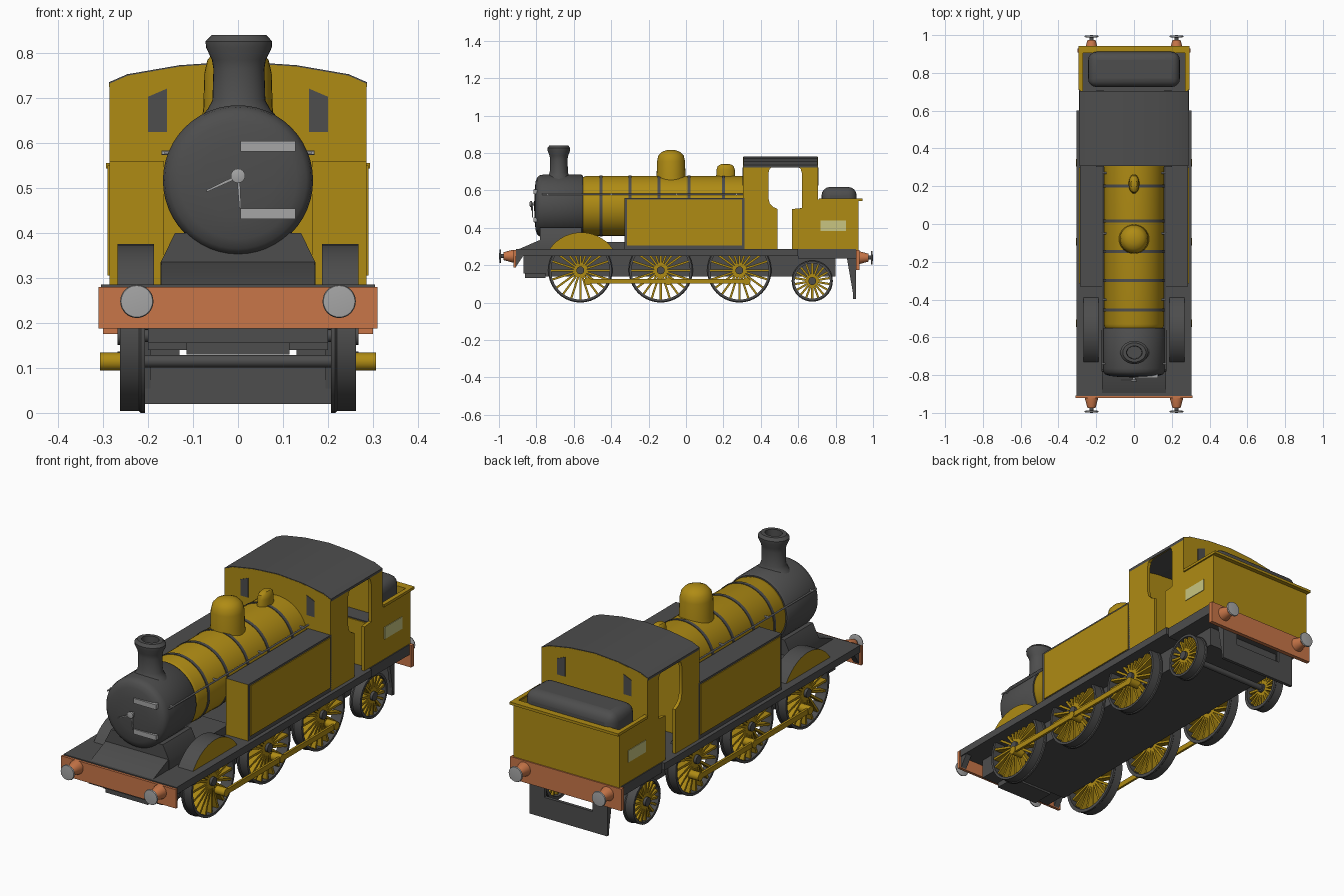
import bpy, bmesh
from math import sin, cos, pi, radians
from mathutils import Matrix, Vector

if "Cube" in bpy.data.objects:
    bpy.data.objects.remove(bpy.data.objects["Cube"])


def material(name, r, g, b):
    m = bpy.data.materials.new(name)
    m.use_nodes = True
    m.diffuse_color = (r, g, b, 1)
    m.node_tree.nodes["Principled BSDF"].inputs["Base Color"].default_value = (r, g, b, 1)
    return m


GOLD = material("mustard paint", 0.43, 0.26, 0.007)
GREY = material("dark grey", 0.075, 0.075, 0.075)
ORANGE = material("orange beam paint", 0.58, 0.18, 0.065)
STEEL = material("light steel", 0.38, 0.38, 0.38)
PALE = material("pale plate", 0.58, 0.56, 0.22)


def finish(name, bm, *mats):
    bmesh.ops.remove_doubles(bm, verts=bm.verts, dist=1e-5)
    bmesh.ops.recalc_face_normals(bm, faces=bm.faces)
    me = bpy.data.meshes.new(name)
    bm.to_mesh(me)
    bm.free()
    for m in mats:
        me.materials.append(m)
    me.shade_smooth()
    me.set_sharp_from_angle(angle=radians(35))
    ob = bpy.data.objects.new(name, me)
    bpy.context.collection.objects.link(ob)
    return ob


def place(axis, u, v, h):
    return {"x": (h, u, v), "y": (u, h, v), "z": (u, v, h)}[axis]


def prism(name, axis, pts, a, b, *mats, rule=None):
    """Extrude a 2D outline along an axis; rule picks a material from the normal."""
    bm = bmesh.new()
    lo, hi = [[bm.verts.new(place(axis, u, v, h)) for u, v in pts] for h in (a, b)]
    bm.faces.new(lo)
    bm.faces.new(hi)
    for i in range(len(pts)):
        j = (i + 1) % len(pts)
        bm.faces.new((lo[i], lo[j], hi[j], hi[i]))
    ob = finish(name, bm, *mats)
    if rule:
        for p in ob.data.polygons:
            p.material_index = rule(p.normal)
    return ob


def box(name, x, y, z, *mats, rule=None):
    outline = [(x[0], y[0]), (x[1], y[0]), (x[1], y[1]), (x[0], y[1])]
    return prism(name, "z", outline, z[0], z[1], *mats, rule=rule)


def lathe(name, axis, prof, mat, loc=(0, 0, 0), seg=32, su=1, sv=1, closed=False):
    """Turn a (radius, height) profile about an axis through loc."""
    bm = bmesh.new()
    rings = []
    for r, h in prof:
        turn = [2 * pi * k / seg for k in range(seg)]
        rings.append([bm.verts.new(Vector(place(axis, su * r * cos(t), sv * r * sin(t), h)) + Vector(loc))
                      for t in turn])
    pairs = list(zip(rings, rings[1:])) + ([(rings[-1], rings[0])] if closed else [])
    for p, q in pairs:
        for i in range(seg):
            j = (i + 1) % seg
            bm.faces.new((p[i], p[j], q[j], q[i]))
    if not closed:
        for ring, (r, h) in ((rings[0], prof[0]), (rings[-1], prof[-1])):
            if r > 0:
                bm.faces.new(ring)
    return finish(name, bm, mat)


def rod(name, axis, r, a, b, mat, loc, seg=16):
    return lathe(name, axis, [(r, a), (r, b)], mat, loc, seg)


def wheel(name, s, y, z, R, count):
    lathe(name + "_tyre", "x", [(R, .207), (R, .216), (R - .004, .22), (R - .004, .262),
          (R - .016, .262), (R - .016, .207)] if s > 0 else [(R, -.207), (R, -.216), (R - .004, -.22),
          (R - .004, -.262), (R - .016, -.262), (R - .016, -.207)], GREY, (0, y, z), 40, closed=True)
    rod(name + "_hub", "x", .021, s * .21, s * .268, GREY, (0, y, z))
    bm = bmesh.new()
    for k in range(count):
        spoke = (Matrix.Translation((s * .238, y, z)) @ Matrix.Rotation(2 * pi * k / count, 4, "X")
                 @ Matrix.Translation((0, 0, R / 2)) @ Matrix.Diagonal((.034, .011, R - .03, 1)))
        bmesh.ops.create_cube(bm, size=1, matrix=spoke)
    finish(name + "_spokes", bm, GOLD)


# Chassis
box("running_plate", (-.305, .305), (-.91, .6), (.25, .285), GREY)
box("rear_plate", (-.29, .29), (.6, .91), (.235, .285), GREY)
box("main_frame", (-.2, .2), (-.75, .8), (.14, .25), GREY)
box("front_drawgear", (-.115, .115), (-.86, -.75), (.13, .25), GREY)
box("front_cross_member", (-.2, .2), (-.87, -.75), (.155, .25), GREY)
prism("rear_skirt", "y", [(-.208, .02), (.208, .02), (.208, .25), (.13, .25), (.13, .12),
      (-.13, .12), (-.13, .25), (-.208, .25)], .892, .908, GREY)
for s in (1, -1):
    prism("front_gusset", "x", [(-.91, .19), (-.87, .25), (-.91, .25)], s * .27, s * .3, GREY)
    prism("rear_gusset", "x", [(.858, .25), (.908, .25), (.906, .02), (.898, .02)], s * .195, s * .21, GREY)

# Buffer beams and buffers
box("front_beam", (-.31, .31), (-.922, -.908), (.188, .28), ORANGE)
box("rear_beam", (-.3, .3), (.908, .928), (.175, .282), ORANGE)
for s in (1, -1):
    for e, z, start in ((-1, .248, .92), (1, .24, .926)):
        at = (s * .225, 0, z)
        lathe("buffer_housing", "y", [(.034, e * start), (.034, e * .928), (.021, e * .975)], ORANGE, at)
        rod("buffer_stem", "y", .011, e * .97, e * .993, GREY, at)
        lathe("buffer_head", "y", [(.03, e * .988), (.037, e * .991), (.035, e * .997), (0, e * 1)], STEEL, at)

# Wheels, axles and coupling rods
driving = (-.565, -.135, .285)
for s in (1, -1):
    for y in driving:
        wheel("driving_wheel", s, y, .172, .172, 20)
        rod("crank_pin", "x", .02, s * .25, s * .307, GOLD, (0, y + .04, .114))
    wheel("trailing_wheel", s, .675, .115, .11, 18)
    box("coupling_rod", (s * .293, s * .304), (-.53, .335), (.101, .127), GOLD)
for y, z in [(y, .172) for y in driving] + [(.675, .115)]:
    rod("axle", "x", .014, -.21, .21, GREY, (0, y, z))

# Smokebox, saddle and door fittings
Z = .517
lathe("smokebox", "y", [(0, -.812), (.08, -.81), (.13, -.804), (.152, -.796), (.163, -.784),
      (.167, -.765), (.167, -.56), (.16, -.55)], GREY, (0, 0, Z), 48)
prism("saddle", "y", [(-.172, .285), (.172, .285), (.172, .335), (.14, .4), (-.14, .4), (-.172, .335)],
      -.78, -.56, GREY)
prism("front_slope", "x", [(-.9, .283), (-.78, .335), (-.74, .335), (-.74, .283)], -.17, .17, GREY)
box("boiler_cradle", (-.165, .165), (-.57, -.3), (.28, .325), GREY)
for z in (.443, .593):
    box("door_hinge", (.006, .128), (-.816, -.795), (z - .012, z + .012), STEEL)
lathe("door_knob", "y", [(.008, -.8), (.008, -.822), (.016, -.825), (.016, -.834), (0, -.838)], STEEL, (0, 0, .527), 16)
prism("door_handle_long", "y", [(0, .53), (0, .522), (-.07, .491), (-.07, .496)], -.829, -.823, STEEL)
prism("door_handle_short", "y", [(-.003, .527), (.004, .527), (.007, .455), (.003, .455)], -.823, -.817, STEEL)
lathe("chimney", "z", [(.085, .65), (.064, .675), (.054, .695), (.052, .765), (.055, .785), (.067, .812),
      (.068, .826), (.056, .84), (.038, .84), (.036, .76), (0, .76)], GREY, (.002, -.68, 0), 32, 1.09, .9)

# Boiler with bands, domes and handrails
lathe("boiler", "y", [(.145, -.56), (.155, -.548), (.16, -.53), (.16, .315)], GOLD, (0, 0, Z), 48)
for y in (-.455, -.3, -.145, .015, .2):
    rod("boiler_band", "y", .163, y - .008, y + .008, GREY, (0, 0, Z), 48)
lathe("steam_dome", "z", [(.084, .62), (.077, .68), (.075, .755), (.068, .785), (.052, .803), (.028, .814),
      (0, .817)], GOLD, (0, -.08, 0))
lathe("safety_valve_cover", "z", [(.055, .64), (.05, .685), (.049, .71), (.043, .729), (.028, .739),
      (0, .742)], GOLD, (0, .212, 0), 24, .56, 1)
for s in (1, -1):
    rod("handrail", "y", .004, -.77, .31, STEEL, (s * .166, 0, .578), 8)
    for y in (-.74, -.4, -.05, .27):
        rod("handrail_post", "x", .005, s * .14, s * .17, STEEL, (0, y, .578), 8)

# Splashers and side tanks
arc = [(-.56 + .206 * cos(radians(a)), .169 + .206 * sin(radians(a))) for a in range(34, 147, 8)]
for s in (1, -1):
    prism("front_splasher", "x", arc, s * .187, s * .268, GREY, GOLD, rule=lambda n: int(abs(n.x) > .9))
    box("side_tank", (s * .165, s * .286), (-.33, .312), (.28, .56), GREY, GOLD,
        rule=lambda n: int(abs(n.y) > .9))
    box("tank_panel", (s * .284, s * .29), (-.315, .3), (.305, .55), GOLD)

# Cab and bunker sides, each with a rounded doorway
side = [(.31, .28), (.49, .28), (.49, .5), (.468, .51), (.448, .53), (.44, .56), (.44, .69), (.447, .715),
        (.465, .727), (.595, .727), (.613, .715), (.62, .69), (.62, .505), (.567, .5), (.567, .28),
        (.92, .28), (.92, .55), (.705, .55), (.705, .735), (.31, .735)]
for s in (1, -1):
    prism("cab_side", "x", side, s * .27, s * .286, GOLD)
    box("number_plate", (s * .284, s * .289), (.72, .855), (.382, .44), PALE)
    box("bunker_side_rim", (s * .272, s * .293), (.71, .94), (.543, .556), GOLD)
half = [(.286, .732), (.245, .75), (.13, .77), (.0, .779)]
arch = half + [(-x, z) for x, z in half[-2::-1]]
prism("cab_front", "y", arch + [(-.286, .28), (.286, .28)], .306, .322, GOLD)
prism("cab_back", "y", arch + [(-.286, .5), (.286, .5)], .69, .705, GOLD)
prism("cab_roof", "y", [(x * 1.005, z + .003) for x, z in arch] + [(x, z - .01) for x, z in arch[::-1]],
      .307, .704, GREY)
for s in (1, -1):
    pane = [(s * .158, .625), (s * .2, .625), (s * .2, .703), (s * .158, .721)]
    prism("front_window", "y", pane, .303, .308, GREY)
    prism("back_window", "y", pane, .703, .708, GREY)
box("bunker_front", (-.275, .275), (.605, .62), (.28, .5), GOLD)
box("bunker_floor", (-.275, .275), (.61, .915), (.49, .505), GREY)
box("bunker_back", (-.286, .286), (.905, .922), (.28, .55), GOLD)
box("bunker_back_rim", (-.293, .293), (.905, .943), (.543, .556), GOLD)

# Coal heap
coal = box("coal_heap", (-.243, .243), (.725, .912), (.48, .618), GREY)
bevel = coal.modifiers.new("rounding", "BEVEL")
bevel.width, bevel.segments = .045, 4
